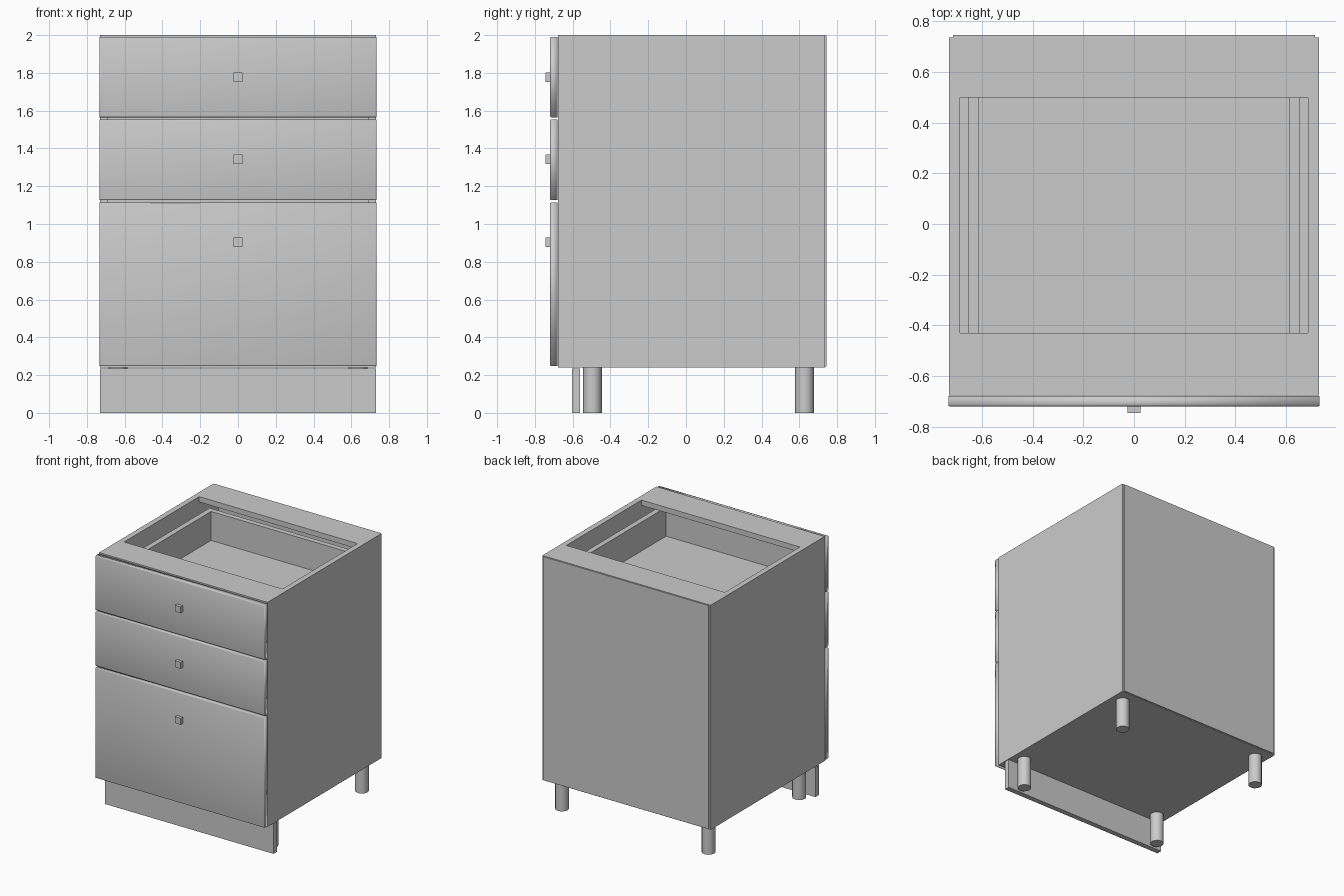
import bpy
import bmesh

cube = bpy.data.objects.get("Cube")
if cube:
    bpy.data.objects.remove(cube, do_unlink=True)

GREY = (0.6, 0.6, 0.6, 1)
grey = bpy.data.materials.new("cabinet grey")
grey.use_nodes = True
grey.diffuse_color = GREY
grey.node_tree.nodes["Principled BSDF"].inputs["Base Color"].default_value = GREY


def add_object(name, bm):
    mesh = bpy.data.meshes.new(name)
    bm.to_mesh(mesh)
    bm.free()
    mesh.materials.append(grey)
    obj = bpy.data.objects.new(name, mesh)
    bpy.context.collection.objects.link(obj)
    return obj


def add_box(bm, x, y, z):
    verts = bmesh.ops.create_cube(bm, size=1)["verts"]
    for v in verts:
        v.co = [a + (c + 0.5) * (b - a) for c, (a, b) in zip(v.co, (x, y, z))]


def box(name, x, y, z):
    bm = bmesh.new()
    add_box(bm, x, y, z)
    return add_object(name, bm)


HALF, INNER = 0.73, 0.687
FRONT, BACK = -0.677, 0.737
BASE, TOP, BOARD = 0.24, 2.0, 0.042

# Carcass
box("left_side", (INNER, HALF), (FRONT, BACK), (BASE, TOP))
box("right_side", (-HALF, -INNER), (FRONT, BACK), (BASE, TOP))
box("bottom_panel", (-INNER, INNER), (FRONT, BACK), (BASE, BASE + BOARD))
box("back_panel", (-0.715, 0.715), (BACK, 0.745), (BASE + 0.005, TOP - 0.003))
box("front_rail", (-INNER, INNER), (FRONT, -0.43), (TOP - BOARD, TOP))
box("back_rail", (-INNER, INNER), (0.5, BACK), (TOP - BOARD, TOP))
box("plinth", (-HALF, HALF), (-0.603, -0.562), (0, 0.235))


def drawer_front(name, z0, z1):
    # Slab with softly rounded edges around its outer face
    bm = bmesh.new()
    add_box(bm, (-0.733, 0.733), (-0.72, FRONT - 0.002), (z0, z1))
    edges = [e for e in bm.edges if all(v.co.y < -0.71 for v in e.verts)]
    bmesh.ops.bevel(bm, geom=edges, offset=0.006, segments=2,
                    profile=0.5, affect='EDGES')
    for f in bm.faces:
        f.smooth = True
    add_object(name, bm)


def drawer_box(name, z0, z1):
    # Open tray: floor, two sides, front and back walls
    bm = bmesh.new()
    out, inn, y0, y1 = 0.656, 0.614, -0.672, 0.585
    add_box(bm, (-out, -inn), (y0, y1), (z0, z1))
    add_box(bm, (inn, out), (y0, y1), (z0, z1))
    add_box(bm, (-inn, inn), (y0, y0 + BOARD), (z0, z1))
    add_box(bm, (-inn, inn), (y1 - BOARD, y1), (z0, z1))
    add_box(bm, (-inn, inn), (y0 + BOARD, y1 - BOARD), (z0 + 0.02, z0 + 0.04))
    add_object(name, bm)


# Drawers: front bottom, front top, tray top, knob height
drawers = {
    "top": (1.565, 1.99, 1.887, 1.777),
    "middle": (1.127, 1.553, 1.45, 1.342),
    "bottom": (0.248, 1.113, 0.85, 0.903),
}
for label, (z0, z1, tray, knob) in drawers.items():
    drawer_front(label + "_drawer_front", z0, z1)
    drawer_box(label + "_drawer_box", z0 + 0.055, tray)
    box(label + "_drawer_knob", (-0.025, 0.025), (-0.745, -0.719),
        (knob - 0.025, knob + 0.025))

# Round legs
for side, x in (("left", 0.635), ("right", -0.635)):
    for end, y in (("front", -0.495), ("back", 0.628)):
        bm = bmesh.new()
        bmesh.ops.create_cone(bm, cap_ends=True, segments=12, radius1=0.05,
                              radius2=0.05, depth=BASE)
        bmesh.ops.translate(bm, verts=bm.verts, vec=(x, y, BASE / 2))
        for f in bm.faces:
            f.smooth = len(f.verts) == 4
        for e in bm.edges:
            e.smooth = all(f.smooth for f in e.link_faces)
        add_object(f"{end}_{side}_leg", bm)
